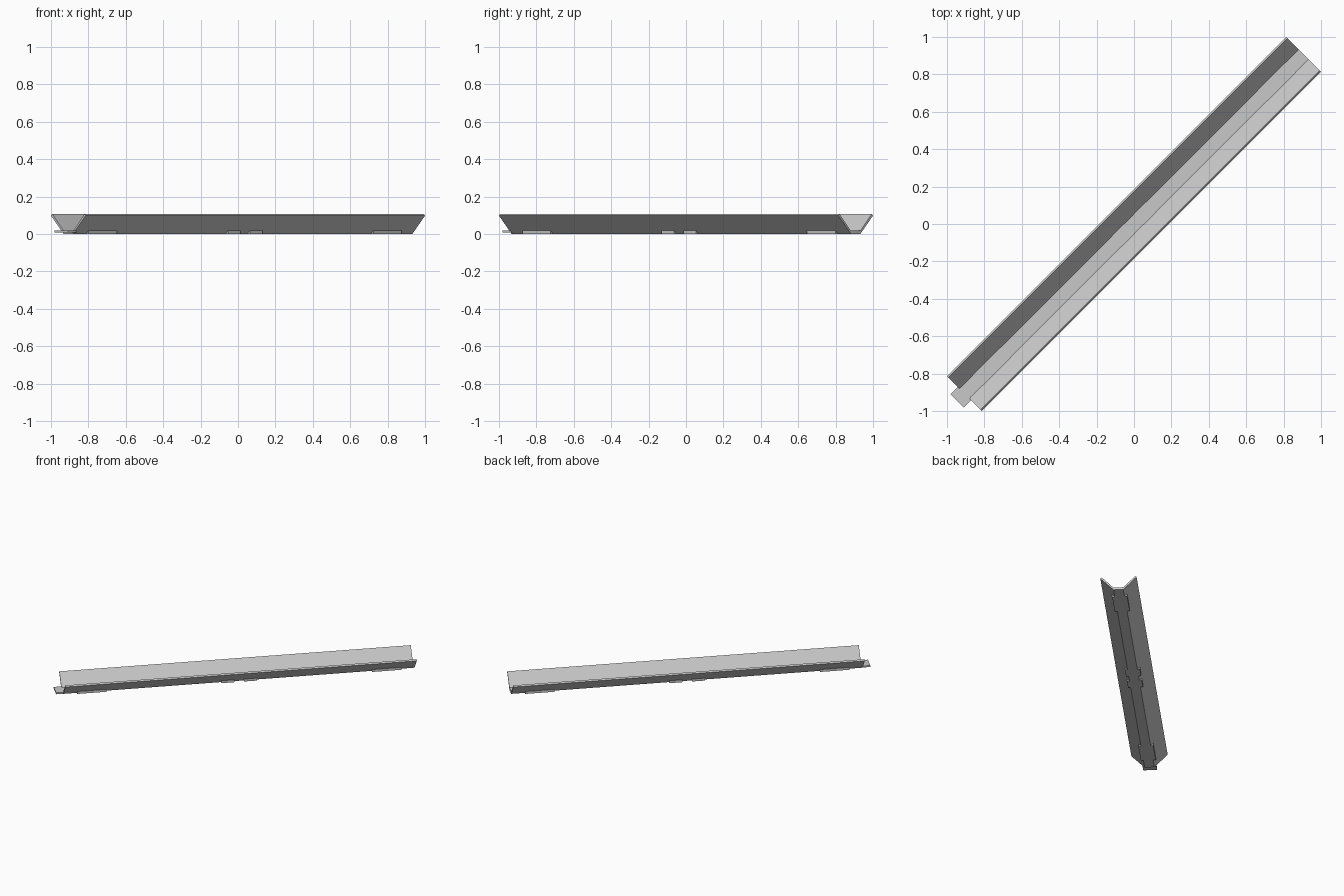
import bpy
import bmesh
from math import radians
from mathutils import Matrix

cube = bpy.data.objects.get("Cube")
if cube:
    bpy.data.objects.remove(cube, do_unlink=True)

grey = bpy.data.materials.new("light_grey")
grey.use_nodes = True
color = (0.58, 0.58, 0.58, 1)
grey.diffuse_color = color
grey.node_tree.nodes["Principled BSDF"].inputs["Base Color"].default_value = color

# Everything is built along x, then turned onto the diagonal
DIAGONAL = Matrix.Rotation(radians(45), 4, "Z")
HALF_LENGTH = 1.283


def finish(name, bm):
    bmesh.ops.recalc_face_normals(bm, faces=bm.faces)
    bm.transform(DIAGONAL)
    mesh = bpy.data.meshes.new(name)
    bm.to_mesh(mesh)
    bm.free()
    mesh.materials.append(grey)
    bpy.context.collection.objects.link(bpy.data.objects.new(name, mesh))


def extrude_profile(name, profile, start, end):
    """Sweep a closed (y, z) outline from start to end along the length."""
    bm = bmesh.new()
    face = bm.faces.new([bm.verts.new((start, y, z)) for y, z in profile])
    swept = bmesh.ops.extrude_face_region(bm, geom=[face], use_keep_orig=True)
    moved = [g for g in swept["geom"] if isinstance(g, bmesh.types.BMVert)]
    bmesh.ops.translate(bm, verts=moved, vec=(end - start, 0, 0))
    finish(name, bm)


def block(name, start, end, half_width, low, high):
    outline = [(-half_width, low), (half_width, low),
               (half_width, high), (-half_width, high)]
    extrude_profile(name, outline, start, end)


# Open channel with sloping walls and square-cut rims
half = [(0.035, 0), (0.131, 0.098), (0.121, 0.107), (0.037, 0.018)]
channel = half + [(-y, z) for y, z in reversed(half)]
extrude_profile("channel", channel, -HALF_LENGTH, HALF_LENGTH)

# Clips under the floor, mirrored about the middle
for label, inner, outer in (("middle", 0.035, 0.13), ("end", 0.97, 1.183)):
    block(label + "_clip_left", inner, outer, 0.054, 0, 0.02)
    block(label + "_clip_right", -outer, -inner, 0.054, 0, 0.02)

# Joining tab at one end
block("joining_tab", -1.337, -HALF_LENGTH + 0.01, 0.05, 0.008, 0.02)
